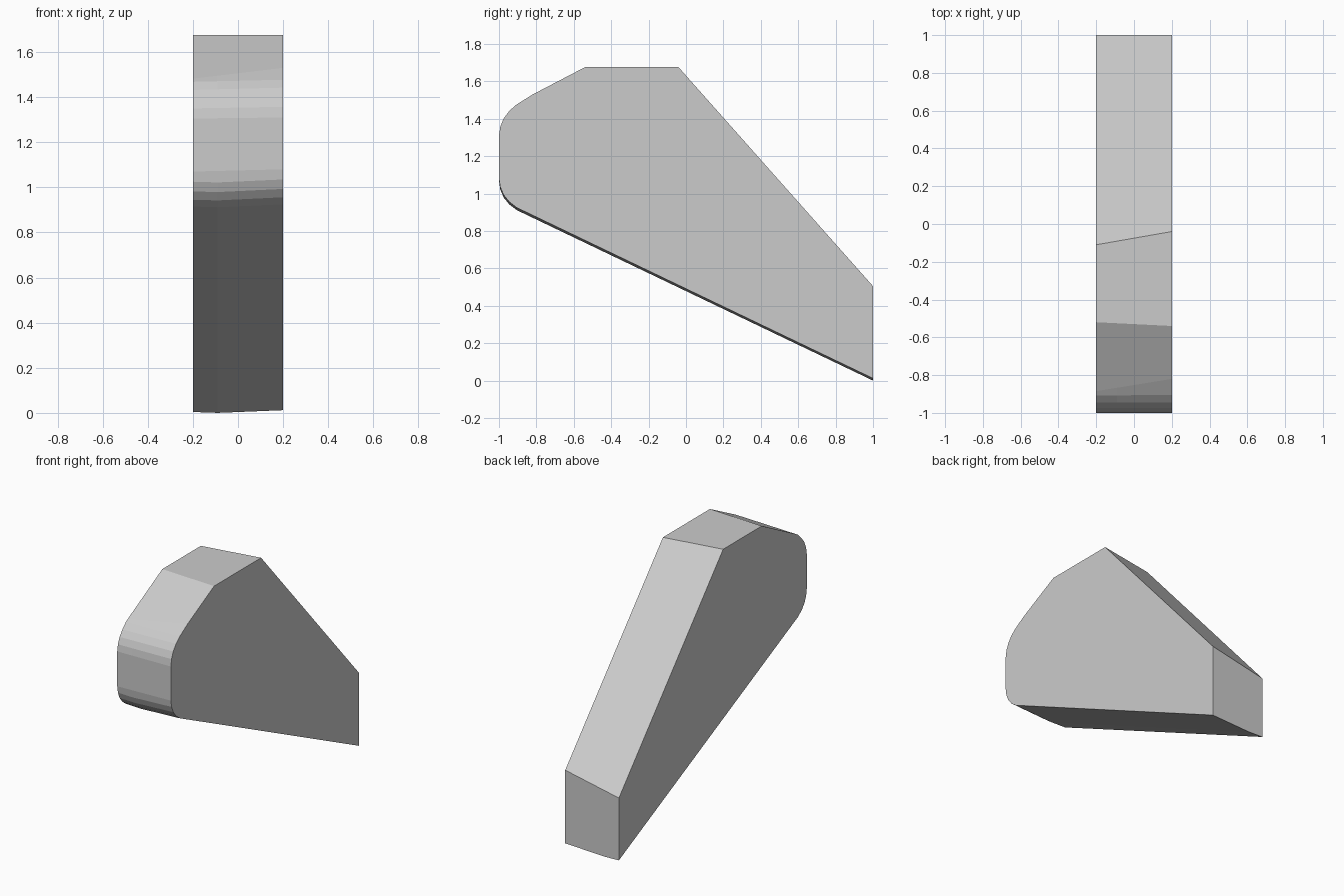
import bpy, bmesh

if "Cube" in bpy.data.objects:
    bpy.data.objects.remove(bpy.data.objects["Cube"])

grey = bpy.data.materials.new("plain_grey")
grey.diffuse_color = (0.6, 0.6, 0.6, 1)
grey.use_nodes = True
grey.node_tree.nodes["Principled BSDF"].inputs["Base Color"].default_value = grey.diffuse_color

# Side outlines (y, z) at each edge of the wedge, slightly skewed across its width
RIGHT = [(1, 0.012), (1, 0.505), (-0.04, 1.676), (-0.54, 1.676), (-0.82, 1.53),
         (-0.905, 1.477), (-0.945, 1.442), (-0.975, 1.402), (-0.993, 1.357), (-1, 1.31),
         (-1, 1.08), (-0.993, 1.035), (-0.975, 0.993), (-0.945, 0.956), (-0.905, 0.925)]
LEFT = [(1, 0.004), (1, 0.424), (-0.11, 1.676), (-0.52, 1.676), (-0.885, 1.482),
        (-0.908, 1.468), (-0.945, 1.432), (-0.975, 1.393), (-0.993, 1.35), (-1, 1.305),
        (-1, 1.07), (-0.993, 1.025), (-0.975, 0.982), (-0.945, 0.945), (-0.905, 0.915)]

# Intermediate section, where the underside dips a little
X_MID = -0.09
t = (X_MID + 0.2) / 0.4
MID = []
for i, (a, b) in enumerate(zip(LEFT, RIGHT)):
    y, z = a[0] + (b[0] - a[0]) * t, a[1] + (b[1] - a[1]) * t
    MID.append((y, z - (0.006 if i == 0 or i > 10 else 0)))

# Skin the sections and cap both sides
bm = bmesh.new()
rings = [[bm.verts.new((x, y, z)) for y, z in prof]
         for x, prof in ((-0.2, LEFT), (X_MID, MID), (0.2, RIGHT))]
n = len(RIGHT)
for r0, r1 in zip(rings, rings[1:]):
    for i in range(n):
        j = (i + 1) % n
        bm.faces.new((r0[i], r0[j], r1[j], r1[i]))
bm.faces.new(rings[0])
bm.faces.new(rings[-1][::-1])
bmesh.ops.recalc_face_normals(bm, faces=bm.faces)

me = bpy.data.meshes.new("wedge_block")
bm.to_mesh(me)
bm.free()
me.materials.append(grey)
bpy.context.collection.objects.link(bpy.data.objects.new("wedge_block", me))
